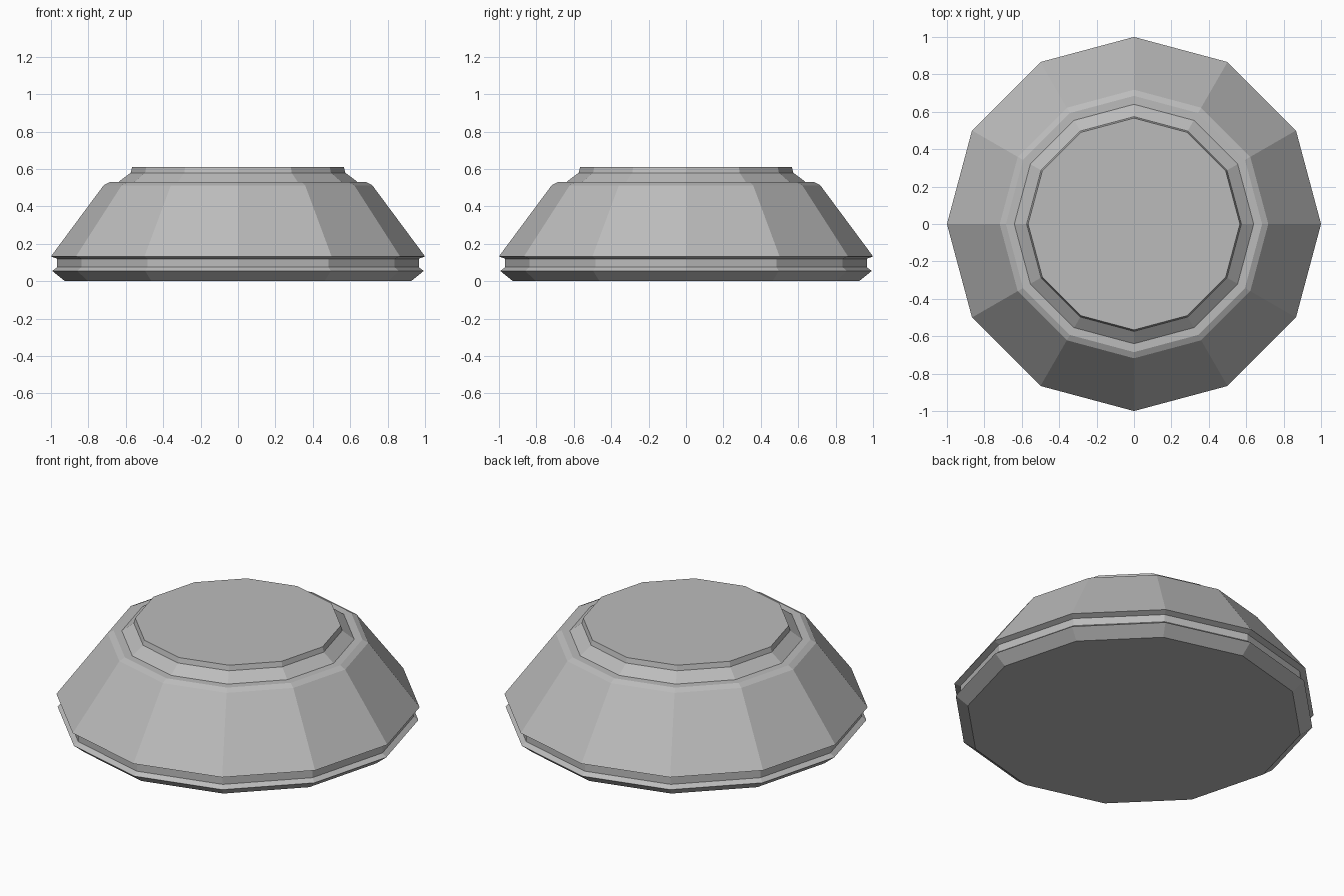
import bpy, bmesh
from math import cos, sin, tau

if "Cube" in bpy.data.objects:
    bpy.data.objects.remove(bpy.data.objects["Cube"])

SIDES = 12


def lathe(name, profile):
    """Closed, flat-shaded solid from (radius, height) rings, bottom to top."""
    bm = bmesh.new()
    rings = [[bm.verts.new((r * cos(tau * i / SIDES), r * sin(tau * i / SIDES), z))
              for i in range(SIDES)] for r, z in profile]
    for low, high in zip(rings, rings[1:]):
        for i in range(SIDES):
            j = (i + 1) % SIDES
            bm.faces.new((low[i], low[j], high[j], high[i]))
    bm.faces.new(rings[0][::-1])
    bm.faces.new(rings[-1])
    mesh = bpy.data.meshes.new(name)
    bm.to_mesh(mesh)
    bm.free()
    obj = bpy.data.objects.new(name, mesh)
    bpy.context.collection.objects.link(obj)
    return obj


# One turned body: chamfered foot, groove, sloped wall, shoulder, raised cap
body = lathe("pedestal_base", [
    (0.925, 0.0), (0.993, 0.055), (0.967, 0.075),
    (0.967, 0.12), (1.0, 0.133),
    (0.718, 0.513), (0.685, 0.53), (0.64, 0.53),
    (0.574, 0.58), (0.566, 0.61),
])

# Darker grey finish
grey = bpy.data.materials.new("dark_grey")
grey.diffuse_color = (0.5, 0.5, 0.5, 1.0)
grey.use_nodes = True
grey.node_tree.nodes["Principled BSDF"].inputs["Base Color"].default_value = grey.diffuse_color
body.data.materials.append(grey)
